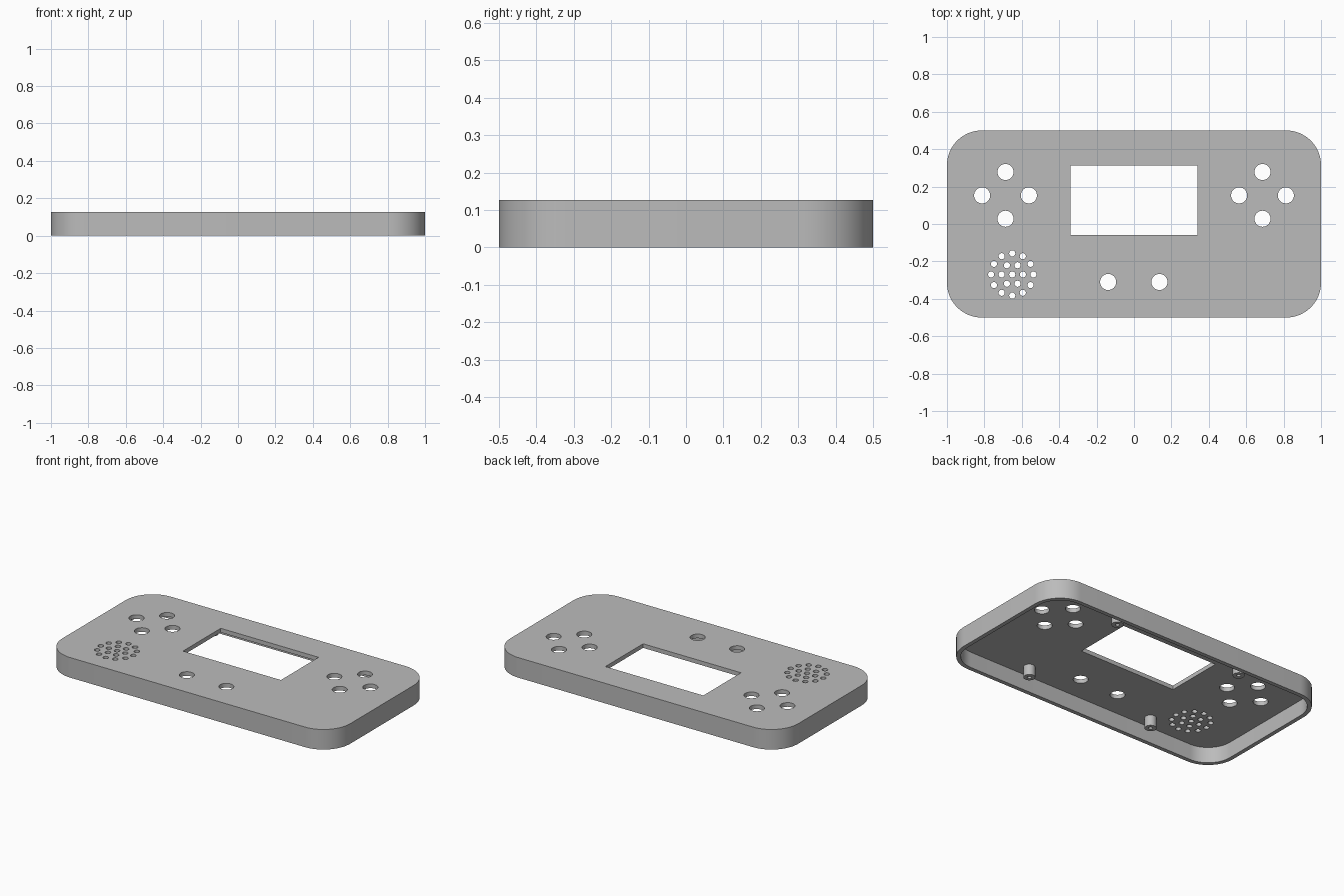
import bpy, bmesh
from math import sin, cos, pi, radians

if "Cube" in bpy.data.objects:
    bpy.data.objects.remove(bpy.data.objects["Cube"])

HEIGHT, FLOOR_Z, WALL, CORNER = 0.126, 0.1, 0.026, 0.186

grey = bpy.data.materials.new("light grey plastic")
grey.use_nodes = True
colour = (0.5, 0.5, 0.5, 1)
grey.diffuse_color = colour
grey.node_tree.nodes["Principled BSDF"].inputs["Base Color"].default_value = colour


def circle(x, y, r, n=40):
    return [(x + r * cos(2 * pi * i / n), y + r * sin(2 * pi * i / n)) for i in range(n)]


def rounded_rect(hx, hy, r, n=16):
    pts = []
    for k, (sx, sy) in enumerate([(1, 1), (-1, 1), (-1, -1), (1, -1)]):
        for i in range(n + 1):
            a = (k + i / n) * pi / 2
            pts.append((sx * (hx - r) + r * cos(a), sy * (hy - r) + r * sin(a)))
    return pts


def prisms(name, outlines, z0, z1):
    """One object made of straight prisms, one per outline."""
    bm = bmesh.new()
    for pts in outlines:
        low = [bm.verts.new((x, y, z0)) for x, y in pts]
        high = [bm.verts.new((x, y, z1)) for x, y in pts]
        bm.faces.new(low[::-1])
        bm.faces.new(high)
        for i in range(len(pts)):
            j = (i + 1) % len(pts)
            bm.faces.new((low[i], low[j], high[j], high[i]))
    mesh = bpy.data.meshes.new(name)
    bm.to_mesh(mesh)
    bm.free()
    mesh.materials.append(grey)
    ob = bpy.data.objects.new(name, mesh)
    bpy.context.collection.objects.link(ob)
    return ob


def select(ob):
    bpy.ops.object.select_all(action='DESELECT')
    ob.select_set(True)
    bpy.context.view_layer.objects.active = ob


def cut(ob, cutter):
    mod = ob.modifiers.new("cut", 'BOOLEAN')
    mod.operation, mod.solver, mod.object = 'DIFFERENCE', 'EXACT', cutter
    select(ob)
    bpy.ops.object.modifier_apply(modifier=mod.name)
    bpy.data.objects.remove(cutter)


def smooth(ob):
    select(ob)
    bpy.ops.object.shade_smooth_by_angle(angle=radians(30))


# Hollow case, open at the bottom
case = prisms("case_shell", [rounded_rect(1, 0.5, CORNER)], 0, HEIGHT)
cut(case, prisms("cavity", [rounded_rect(1 - WALL, 0.5 - WALL, CORNER - WALL)], -0.1, FLOOR_Z))

# Screen window
holes = [[(-0.34, -0.06), (0.34, -0.06), (0.34, 0.314), (-0.34, 0.314)]]
# Two diamond groups of button holes
for cx in (-0.687, 0.687):
    for dx, dy in [(1, 0), (0, 1), (-1, 0), (0, -1)]:
        holes.append(circle(cx + 0.125 * dx, 0.153 + 0.125 * dy, 0.043))
# Two small front button holes
for x in (-0.138, 0.136):
    holes.append(circle(x, -0.31, 0.043))
# Speaker grille: a centre hole and two rings
for count, ring in [(1, 0), (6, 0.057), (12, 0.113)]:
    for x, y in circle(-0.651, -0.27, ring, count):
        holes.append(circle(x, y, 0.0165, 20))
cut(case, prisms("opening_cutters", holes, 0.05, 0.2))
smooth(case)

# Four hollow screw posts under the top plate
for sx, side in [(-1, "right"), (1, "left")]:
    for sy, end in [(-1, "front"), (1, "back")]:
        x, y = 0.45 * sx, 0.39 * sy
        post = prisms(f"screw_post_{end}_{side}", [circle(x, y, 0.034, 32)], 0.033, FLOOR_Z + 0.005)
        cut(post, prisms("screw_hole", [circle(x, y, 0.012, 20)], 0, FLOOR_Z))
        smooth(post)
